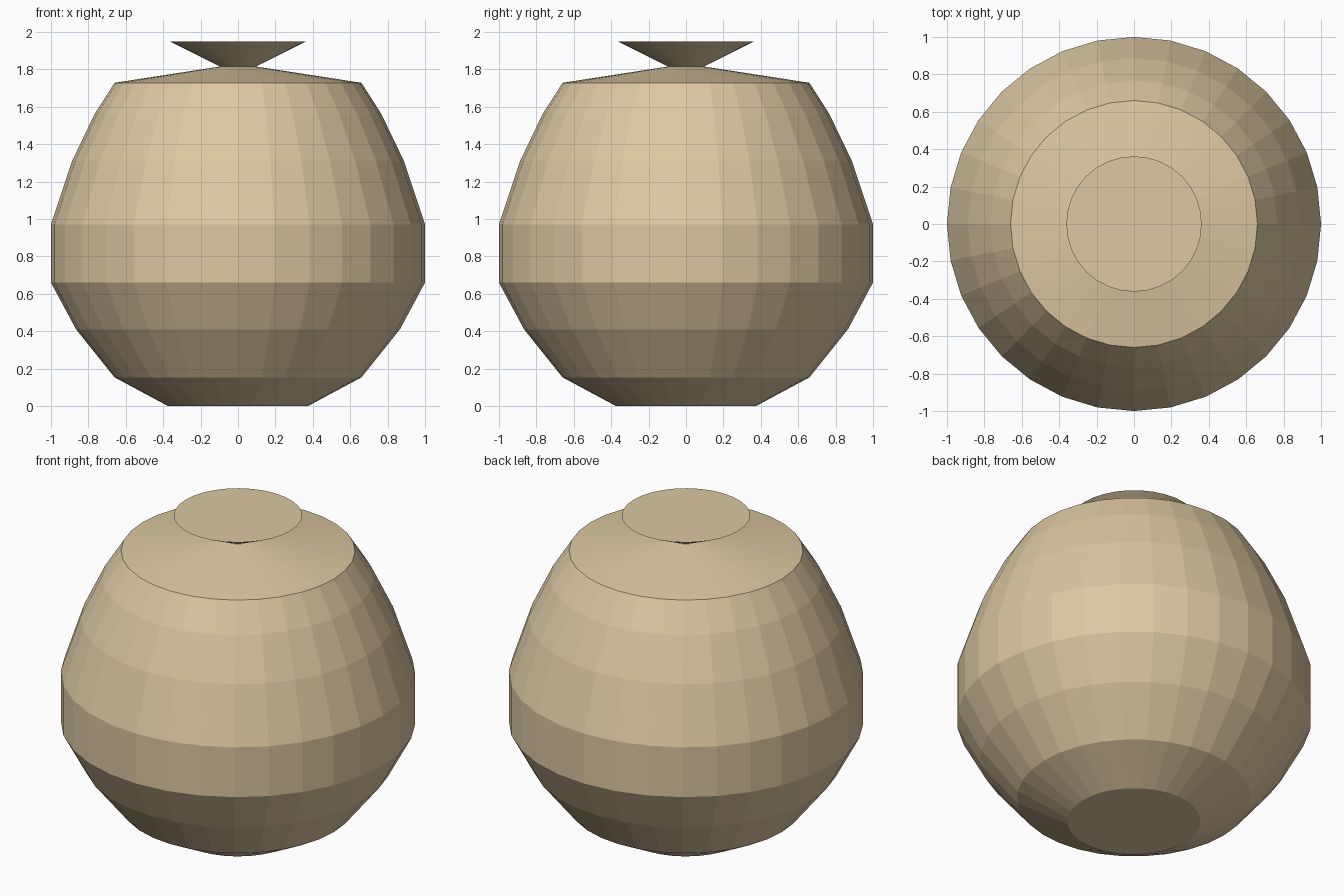
import bpy, bmesh
from math import cos, sin, tau

if "Cube" in bpy.data.objects:
    bpy.data.objects.remove(bpy.data.objects["Cube"])

SIDES = 32

clay = bpy.data.materials.new("tan_clay")
clay.diffuse_color = (0.72, 0.58, 0.36, 1)
clay.use_nodes = True
clay.node_tree.nodes["Principled BSDF"].inputs["Base Color"].default_value = clay.diffuse_color


def lathe(name, profile, cap_bottom=False, cap_top=False):
    """Spin a (radius, height) profile, listed bottom to top, around z."""
    bm = bmesh.new()
    rings = [[bm.verts.new((r * cos(tau * i / SIDES), r * sin(tau * i / SIDES), z))
              for i in range(SIDES)] for r, z in profile]
    for low, high in zip(rings, rings[1:]):
        for i in range(SIDES):
            j = (i + 1) % SIDES
            bm.faces.new((low[i], low[j], high[j], high[i]))
    if cap_bottom:
        bm.faces.new(rings[0][::-1])
    if cap_top:
        bm.faces.new(rings[-1])
    mesh = bpy.data.meshes.new(name)
    bm.to_mesh(mesh)
    bm.free()
    mesh.materials.append(clay)
    obj = bpy.data.objects.new(name, mesh)
    bpy.context.collection.objects.link(obj)
    return obj


# Round pot body with a shallow sloping shoulder
lathe("pot_body", [(0.375, 0), (0.66, 0.153), (0.866, 0.41), (1, 0.66), (1, 0.97),
                   (0.887, 1.31), (0.767, 1.56), (0.66, 1.728), (0.096, 1.815)],
      cap_bottom=True)

# Flared flat-topped mouth
lathe("flared_mouth", [(0.096, 1.815), (0.362, 1.948)], cap_top=True)
